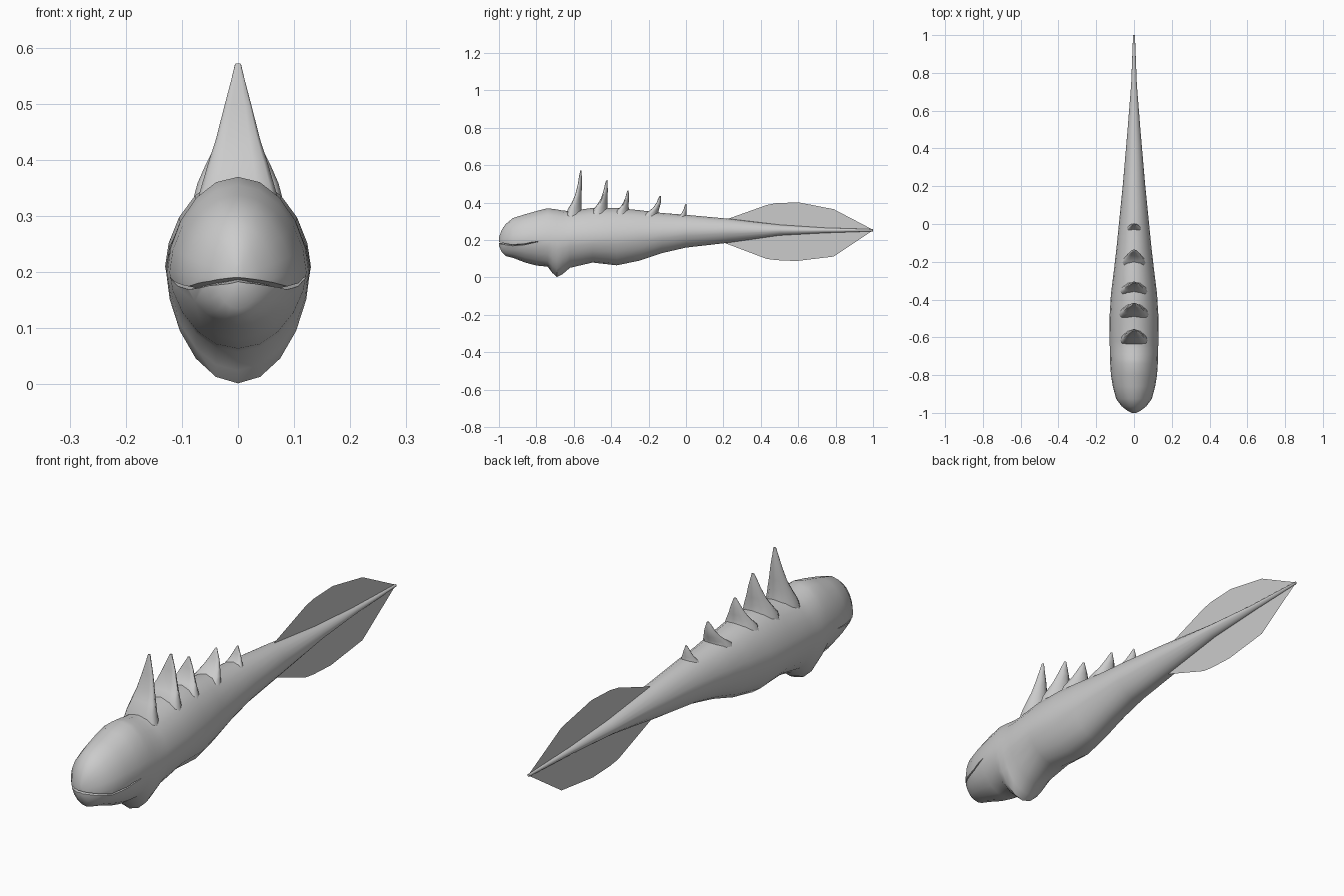
import bpy, bmesh, math

if "Cube" in bpy.data.objects:
    bpy.data.objects.remove(bpy.data.objects["Cube"])

grey = bpy.data.materials.new("skin grey")
grey.diffuse_color = (0.6, 0.6, 0.6, 1)
grey.use_nodes = True
grey.node_tree.nodes["Principled BSDF"].inputs["Base Color"].default_value = grey.diffuse_color


def make(name, verts, faces):
    mesh = bpy.data.meshes.new(name)
    mesh.from_pydata(verts, [], faces)
    bm = bmesh.new()
    bm.from_mesh(mesh)
    bmesh.ops.recalc_face_normals(bm, faces=bm.faces)
    bm.to_mesh(mesh)
    bm.free()
    mesh.materials.append(grey)
    obj = bpy.data.objects.new(name, mesh)
    bpy.context.collection.objects.link(obj)
    return obj


def loft(name, rings):
    n = len(rings[0])
    verts = [v for r in rings for v in r]
    faces = [(i * n + j, i * n + (j + 1) % n, (i + 1) * n + (j + 1) % n, (i + 1) * n + j)
             for i in range(len(rings) - 1) for j in range(n)]
    faces += [tuple(range(n)), tuple(range(len(verts) - n, len(verts)))]
    return make(name, verts, faces)


def smooth(obj, angle):
    bpy.ops.object.select_all(action='DESELECT')
    obj.select_set(True)
    bpy.context.view_layer.objects.active = obj
    bpy.ops.object.shade_smooth_by_angle(angle=math.radians(angle))


# Body: y, bottom z, top z, half width, height of widest point
stations = [
    (-1.0, .17, .215, .012, .19), (-.985, .135, .255, .04, .19), (-.965, .115, .285, .065, .19),
    (-.925, .105, .318, .095, .195), (-.86, .08, .338, .112, .20), (-.80, .064, .355, .122, .20),
    (-.74, .058, .37, .126, .20), (-.715, .025, .367, .127, .20), (-.69, .002, .364, .128, .20),
    (-.66, .018, .358, .128, .20), (-.62, .052, .355, .129, .205), (-.5, .08, .372, .13, .21),
    (-.37, .065, .372, .122, .215), (-.25, .09, .36, .107, .225), (-.13, .13, .345, .093, .235),
    (0, .16, .335, .08, .245), (.22, .185, .315, .058, .25), (.5, .225, .282, .034, .252),
    (.74, .238, .266, .015, .252), (1, .247, .258, .005, .253)]
SIDES = 20
rings = []
for y, lo, hi, w, mid in stations:
    ring = []
    for k in range(SIDES):
        a = 2 * math.pi * k / SIDES
        s = math.sin(a)
        z = mid + (hi - mid) * s ** 1.15 if s > 0 else mid - (mid - lo) * (-s) ** 1.2
        ring.append((w * math.cos(a), y, z))
    rings.append(ring)
body = loft("body", rings)

# Mouth: thin curved wedge cut into the front and sides of the head
lip = [(.118, -.79, .192), (.112, -.86, .178), (.09, -.93, .172), (.05, -.972, .18), (0, -.998, .187)]
lip += [(-x, y, z) for x, y, z in reversed(lip[:-1])]
wedge = []
for i, (x, y, z) in enumerate(lip):
    t = .0015 if i in (0, len(lip) - 1) else .008
    dx, dy = x, (y + .79) * .6
    d = max(math.hypot(dx, dy), .001)
    ox, oy = dx / d * .03, dy / d * .03
    wedge.append([(x + ox, y + oy, z + t), (x + ox, y + oy, z - t), (x - ox * .7, y - oy * .7, z)])
cutter = loft("mouth_cutter", wedge)
cutter.hide_render = True
cut = body.modifiers.new("mouth", 'BOOLEAN')
cut.operation = 'DIFFERENCE'
cut.solver = 'EXACT'
cut.object = cutter
bpy.context.view_layer.objects.active = body
bpy.ops.object.modifier_apply(modifier="mouth")
bpy.data.objects.remove(cutter)
smooth(body, 50)

# Back spines: crescent cross-sections that narrow and lean back to a tip
# base y, base z, tip y, tip z, half width, half depth
spines = [(-.597, .335, -.562, .572, .075, .042), (-.458, .345, -.424, .52, .076, .042),
          (-.338, .345, -.31, .466, .07, .036), (-.19, .325, -.138, .435, .062, .042),
          (-.022, .31, -.001, .392, .045, .03)]
# height fraction, lean fraction, width factor, depth factor
profile = [(-.2, 0, 1.15, 1.2), (.12, .05, .95, .9), (.28, .35, .78, .6), (.45, .62, .58, .4),
           (.68, .85, .37, .27), (.88, .93, .18, .17), (1, 1, .07, .08)]
for i, (by, bz, ty, tz, w, d) in enumerate(spines):
    rings = []
    for h, lean, fw, fd in profile:
        if i == 0 and 0 < h < 1:
            fw *= .9
        ring = []
        for k in range(12):
            a = 2 * math.pi * k / 12
            c = math.cos(a)
            y = by + (ty - by) * lean + d * fd * math.sin(a) - .3 * w * fw * c * c
            ring.append((w * fw * c, y, bz + (tz - bz) * h - .1 * w * fw * c * c))
        rings.append(ring)
    smooth(loft("back_spine_%d" % (i + 1), rings), 60)

# Tail fin: flat upper and lower blades on the centre plane
upper = [(.22, .312), (.43, .387), (.48, .397), (.6, .402), (.79, .365), (1, .255)]
lower = [(.2, .187), (.43, .1), (.48, .093), (.59, .088), (.79, .112), (1, .252)]
for name, edge in (("upper_tail_fin", upper), ("lower_tail_fin", lower)):
    pts = [(0, y, z) for y, z in edge] + [(0, .6, .252), (0, .22, .25)]
    make(name, pts, [tuple(range(len(pts)))])
